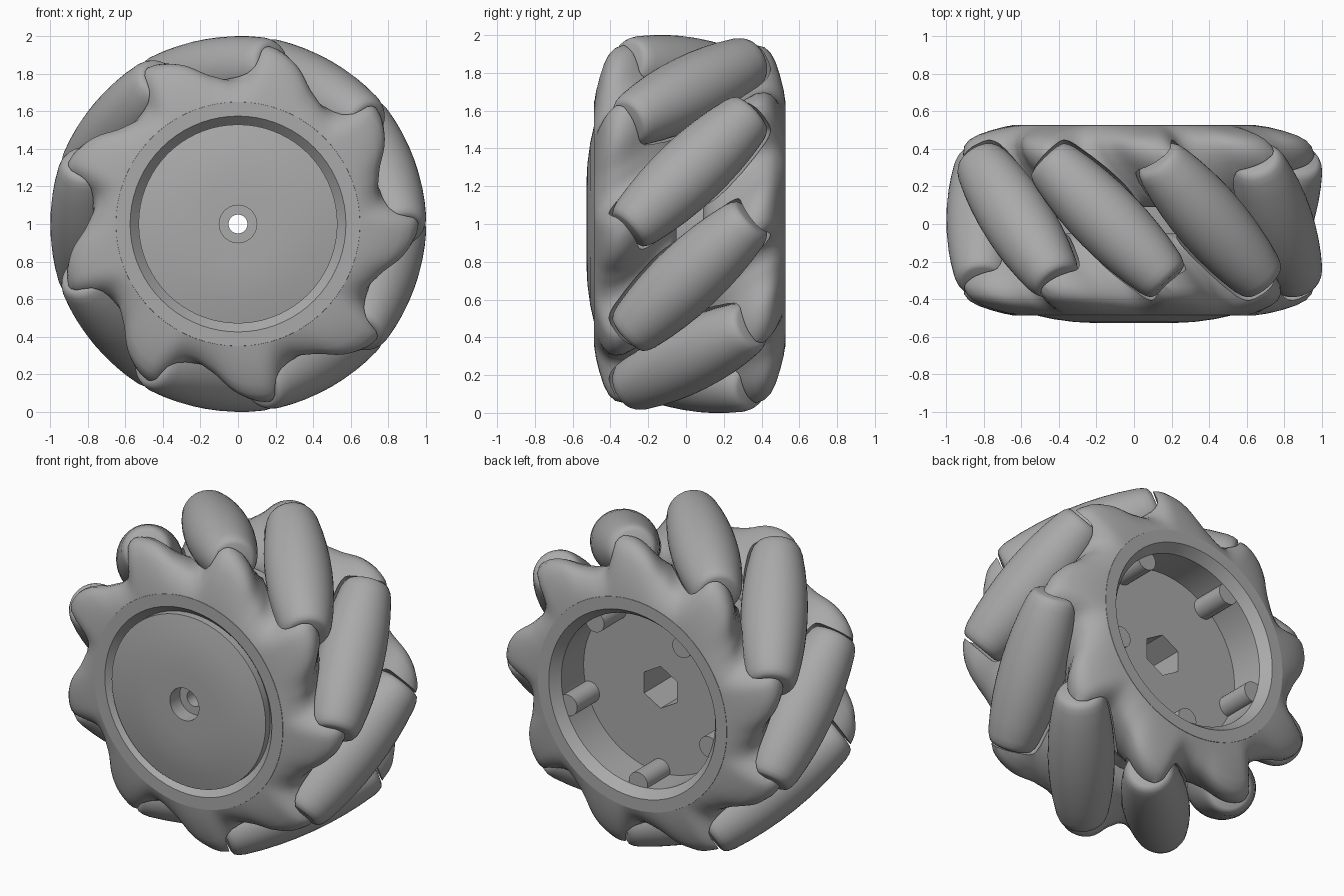
import bpy, bmesh, math
from mathutils import Matrix, Vector

cube = bpy.data.objects.get("Cube")
if cube:
    bpy.data.objects.remove(cube, do_unlink=True)

N = 9                       # rollers and lobes around the wheel
STEP = 2 * math.pi / N
HUB = Vector((0, 0, 1))     # wheel centre
DIST = 0.81                 # roller axis distance from the wheel centre
MID = 0.02                  # depth of the plane through the roller centres

grey = bpy.data.materials.new("grey plastic")
grey.use_nodes = True
color = (0.4, 0.4, 0.4, 1)
grey.diffuse_color = color
grey.node_tree.nodes["Principled BSDF"].inputs["Base Color"].default_value = color


def shade(obj, angle):
    bpy.ops.object.select_all(action='DESELECT')
    obj.select_set(True)
    bpy.context.view_layer.objects.active = obj
    bpy.ops.object.shade_smooth_by_angle(angle=math.radians(angle))


def finish(name, bm, angle=35):
    bmesh.ops.recalc_face_normals(bm, faces=bm.faces)
    mesh = bpy.data.meshes.new(name)
    bm.to_mesh(mesh)
    bm.free()
    obj = bpy.data.objects.new(name, mesh)
    bpy.context.collection.objects.link(obj)
    mesh.materials.append(grey)
    shade(obj, angle)
    return obj


def sweep(bm, rings, point, segs, closed):
    """Skin rings of points around an axis; point(ring, angle) gives a position."""
    grid = [[bm.verts.new(point(ring, 2 * math.pi * j / segs)) for j in range(segs)]
            for ring in rings]
    pairs = list(zip(grid, grid[1:]))
    if closed:
        pairs.append((grid[-1], grid[0]))
    else:
        bm.faces.new(grid[0])
        bm.faces.new(grid[-1])
    for a, b in pairs:
        for j in range(segs):
            k = (j + 1) % segs
            bm.faces.new((a[j], a[k], b[k], b[j]))
    return bm


def polar(r, y, a):
    return HUB + Vector((r * math.cos(a), y, r * math.sin(a)))


# Hub: domed front cap, through bore, hexagonal socket and deep rear recess
def hub_point(ring, a):
    r, y = ring
    if r == "hex":
        sixth = math.pi / 3
        r = 0.113 / math.cos((a - sixth / 2) % sixth - sixth / 2)
    return polar(r, y, a)


hub_profile = [(0.05, -0.43), (0.1, -0.43), (0.1, -0.527), (0.22, -0.527), (0.32, -0.522),
               (0.43, -0.507), (0.53, -0.485), (0.53, -0.44), (0.575, -0.488), (0.65, -0.488),
               (0.66, -0.45), (0.62, -0.3), (0.62, 0.3), (0.66, 0.49), (0.65, 0.528),
               (0.575, 0.528), (0.53, 0.47), (0.53, 0.25), ("hex", 0.25), ("hex", -0.2),
               (0.05, -0.2)]
finish("hub", sweep(bmesh.new(), hub_profile, hub_point, 72, True), 30)

# Barrel rollers set at 45 degrees around the rim
HALF = 0.465


def barrel(s):
    return math.sqrt(1 - s * s / 2) - DIST


half_profile = [(-HALF, 0.104), (-HALF + 0.008, 0.123), (-HALF + 0.03, 0.137)]
roller_profile = half_profile + [(s / 10, barrel(s / 10)) for s in range(-4, 5)]
roller_profile += [(-s, r) for s, r in reversed(half_profile)]


def add_roller(bm, i, gap=0.0):
    a = STEP * (i + 0.5)
    radial = Vector((math.cos(a), 0, math.sin(a)))
    tangent = Vector((-math.sin(a), 0, math.cos(a)))
    axis = (tangent + Vector((0, 1, 0))).normalized()
    side = axis.cross(radial)
    centre = HUB + radial * DIST + Vector((0, MID, 0))

    def point(ring, b):
        s, r = ring
        r += gap
        return (centre + radial * (r * math.cos(b)) + side * (r * math.sin(b))
                + axis * (s * (1 + gap / HALF)))

    return sweep(bm, roller_profile, point, 40, False)


for i in range(N):
    finish(f"roller_{i + 1}", add_roller(bmesh.new(), i), 50)

# Lobed side plates: one lobe per roller, leaning along the rollers
LOBE = [(0, 0.965), (6, 0.955), (12, 0.91), (19, 0.82), (27, 0.77), (33, 0.785),
        (36, 0.87), (38, 0.945), (40, 0.965)]     # degrees behind the peak, radius


def raw_radius(d):
    d %= 40
    for (d0, r0), (d1, r1) in zip(LOBE, LOBE[1:]):
        if d <= d1:
            return r0 + (r1 - r0) * (d - d0) / (d1 - d0)


def lobe_radius(a):
    d = -1 - math.degrees(a)
    return sum(raw_radius(d + k) for k in range(-2, 3)) / 5


# (fraction from the flat ring out to the lobe tip, depth)
plate_profile = [(-0.2, -0.42), (0, -0.486), (0.2, -0.477), (0.45, -0.458), (0.68, -0.435),
                 (0.85, -0.408), (0.95, -0.375), (1, -0.33), (0.99, -0.28), (0.95, -0.23),
                 (0.87, -0.18), (0.74, -0.13), (0.5, -0.08), (0, -0.05), (-0.2, -0.05)]


def plate(name, back):
    def point(ring, a):
        t, y = ring
        r = 0.65 + (lobe_radius(a) - 0.65) * t
        turn = a + 2.2 * (y + 0.5) ** 2
        if back:
            turn, y = STEP - turn, 2 * MID - y
        return polar(r, y, turn)

    obj = finish(name, sweep(bmesh.new(), plate_profile, point, N * 24, True))
    # pockets that clear the rollers
    pockets = bmesh.new()
    for i in range(N):
        add_roller(pockets, i, 0.013)
    cutter = finish("roller_pockets", pockets)
    cutter.hide_render = True
    cut = obj.modifiers.new("pockets", 'BOOLEAN')
    cut.operation = 'DIFFERENCE'
    cut.solver = 'EXACT'
    cut.use_self = True
    cut.object = cutter
    bpy.context.view_layer.objects.active = obj
    bpy.ops.object.modifier_apply(modifier=cut.name)
    bpy.data.objects.remove(cutter, do_unlink=True)
    shade(obj, 40)


plate("front_lobed_plate", False)
plate("back_lobed_plate", True)

# Five round posts sunk into the wall of the rear recess
for i in range(5):
    a = math.radians(54 + 72 * i)
    bm = bmesh.new()
    place = Matrix.Translation(polar(0.51, 0.355, a)) @ Matrix.Rotation(math.pi / 2, 4, 'X')
    bmesh.ops.create_cone(bm, cap_ends=True, segments=24, radius1=0.065, radius2=0.065,
                          depth=0.23, matrix=place)
    finish(f"recess_post_{i + 1}", bm)
